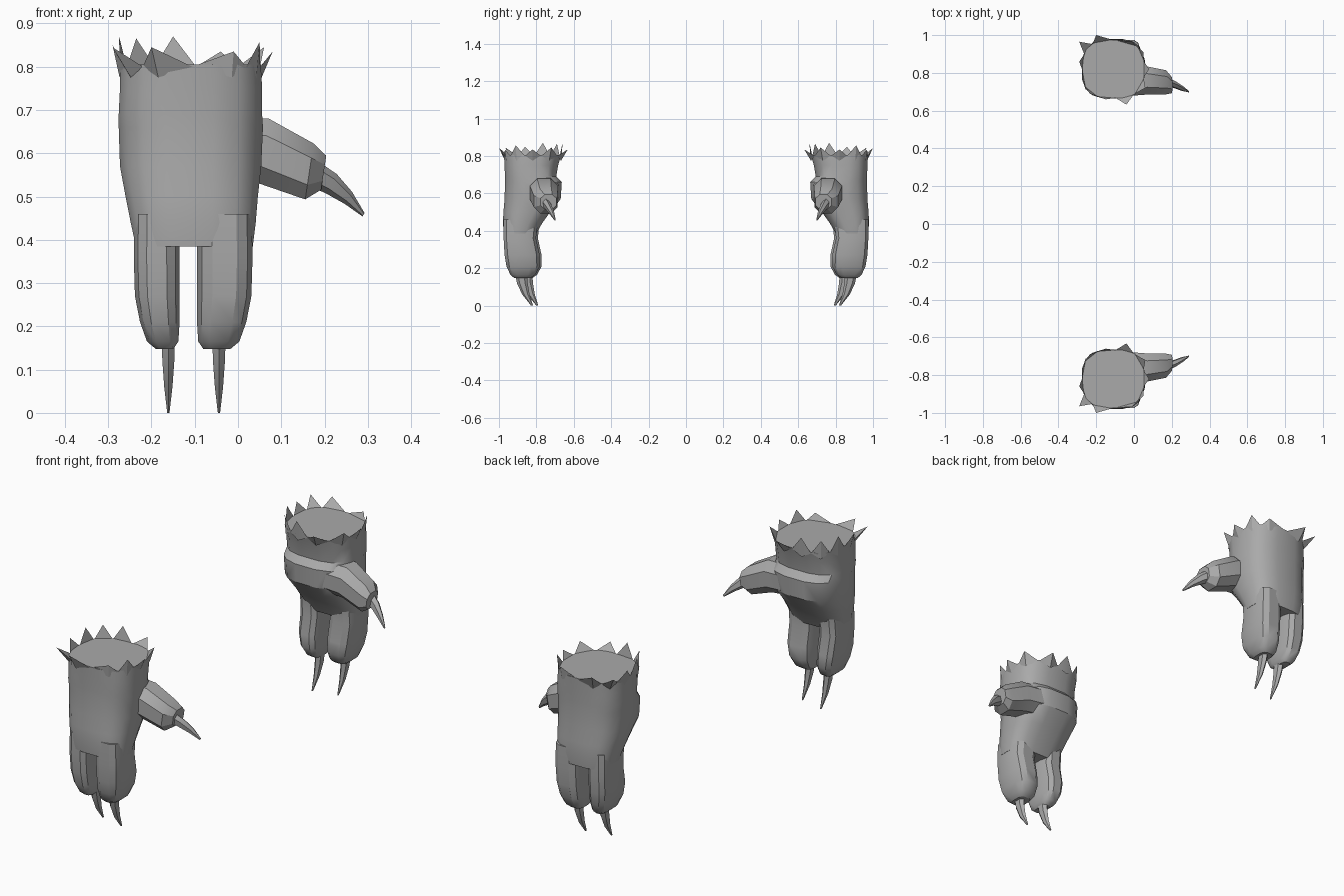
import bpy, bmesh, math
from mathutils import Vector

if "Cube" in bpy.data.objects:
    bpy.data.objects.remove(bpy.data.objects["Cube"])

GREY = bpy.data.materials.new("stone_grey")
GREY.diffuse_color = (0.4, 0.4, 0.4, 1)
GREY.use_nodes = True
GREY.node_tree.nodes["Principled BSDF"].inputs["Base Color"].default_value = GREY.diffuse_color


def finish(name, bm, angle=32):
    """Make a mesh object, mirrored front to back so both hands appear."""
    me = bpy.data.meshes.new(name)
    bmesh.ops.recalc_face_normals(bm, faces=bm.faces)
    bm.to_mesh(me)
    bm.free()
    me.materials.append(GREY)
    ob = bpy.data.objects.new(name, me)
    bpy.context.collection.objects.link(ob)
    bpy.ops.object.select_all(action='DESELECT')
    ob.select_set(True)
    bpy.context.view_layer.objects.active = ob
    bpy.ops.object.shade_smooth_by_angle(angle=math.radians(angle))
    m = ob.modifiers.new("other_hand", 'MIRROR')
    m.use_axis = (False, True, False)
    m.use_mirror_merge = False
    return ob


def unit_ring(n, power):
    """Rounded-square outline points."""
    out = []
    for i in range(n):
        a = 2 * math.pi * (i + 0.5) / n
        c, s = math.cos(a), math.sin(a)
        out.append((math.copysign(abs(c) ** (2 / power), c),
                    math.copysign(abs(s) ** (2 / power), s)))
    return out


def loft(name, rings, angle=32):
    bm = bmesh.new()
    vs = [[bm.verts.new(p) for p in r] for r in rings]
    n = len(vs[0])
    for a, b in zip(vs, vs[1:]):
        for i in range(n):
            j = (i + 1) % n
            bm.faces.new((a[i], a[j], b[j], b[i]))
    bm.faces.new(vs[0])
    bm.faces.new(vs[-1])
    return finish(name, bm, angle)


def box_ring(z, x0, x1, y0, y1, n=16, power=2.8):
    return [((x0 + x1) / 2 + u * (x1 - x0) / 2,
             (y0 + y1) / 2 + v * (y1 - y0) / 2, z) for u, v in unit_ring(n, power)]


# Palm and wrist, with the ledge of the thumb pad on the inner side
loft("palm", [box_ring(*r) for r in [
    (0.805, -0.275, 0.055, -0.975, -0.665),
    (0.75, -0.275, 0.058, -0.972, -0.682),
    (0.69, -0.278, 0.058, -0.970, -0.692),
    (0.66, -0.278, 0.060, -0.970, -0.662),
    (0.57, -0.275, 0.056, -0.972, -0.668),
    (0.50, -0.262, 0.048, -0.978, -0.725),
    (0.44, -0.250, 0.043, -0.980, -0.768),
    (0.385, -0.238, 0.036, -0.975, -0.800)]])

# Two fingers: (z, inset at left, inset at right, y front, y back)
FINGER = [(0.46, 0.005, 0.0, -0.972, -0.785), (0.36, 0.0, 0.0, -0.972, -0.795),
          (0.27, 0.0, 0.0, -0.967, -0.775), (0.21, 0.01, 0.0, -0.957, -0.775),
          (0.165, 0.025, 0.003, -0.935, -0.80), (0.148, 0.045, 0.015, -0.915, -0.825)]
for name, outer, inner, dy in (("left_finger", -0.245, -0.134, 0.005),
                               ("right_finger", 0.038, -0.096, -0.005)):
    sgn = 1 if outer < inner else -1
    rings = []
    for z, a, b, y0, y1 in FINGER:
        xs = sorted((outer + sgn * (a + (0.46 - z) * 0.03), inner - sgn * b))
        rings.append(box_ring(z, xs[0], xs[1], y0 + dy, y1 + dy, 12, 3.2))
    loft(name, rings)

# Finger claws, curving towards the palm side
for name, x, y in (("left_claw", -0.161, -0.85), ("right_claw", -0.044, -0.878)):
    loft(name, [box_ring(z, x - r, x + r, y + d - 1.8 * r, y + d + 1.8 * r, 6, 2)
                for z, d, r in ((0.18, -0.005, 0.018), (0.12, 0.003, 0.016),
                                (0.06, 0.022, 0.011), (0.0, 0.055, 0.003))])


def side_ring(x, y, z, ry, rz, n=8, power=2.4, lean=0.0):
    return [(x + lean * v * rz, y + u * ry, z + v * rz) for u, v in unit_ring(n, power)]


# Thumb
loft("thumb", [side_ring(*r, lean=0.15) for r in [
    (-0.06, -0.755, 0.615, 0.085, 0.075),
    (0.06, -0.76, 0.605, 0.080, 0.080),
    (0.165, -0.75, 0.558, 0.068, 0.069),
    (0.198, -0.735, 0.555, 0.045, 0.042)]], 28)

# Thumb claw
loft("thumb_claw", [side_ring(*r, n=6, power=2, lean=0.6) for r in [
    (0.17, -0.755, 0.555, 0.022, 0.026),
    (0.215, -0.738, 0.530, 0.020, 0.022),
    (0.255, -0.718, 0.497, 0.014, 0.014),
    (0.29, -0.700, 0.458, 0.004, 0.004)]])

# Ragged crown of points around the wrist
PEAKS = [(-0.29, -0.965, 0.845), (-0.20, -1.0, 0.845), (-0.01, -0.968, 0.835),
         (0.05, -0.91, 0.857), (0.08, -0.82, 0.835), (0.06, -0.72, 0.845),
         (-0.04, -0.632, 0.835), (-0.15, -0.66, 0.87), (-0.235, -0.69, 0.865),
         (-0.275, -0.765, 0.87), (-0.29, -0.86, 0.85)]
CX, CY, RX, RY = -0.11, -0.82, 0.163, 0.153


def on_rim(p, grow=1.0):
    u, v = (p.x - CX) / RX, (p.y - CY) / RY
    k = grow / (abs(u) ** 2.8 + abs(v) ** 2.8) ** (1 / 2.8)
    return CX + u * k * RX, CY + v * k * RY


bm = bmesh.new()
peaks = [Vector(p) for p in PEAKS]
count = len(peaks)
valleys = [(peaks[i - 1] + peaks[i]) / 2 for i in range(count)]
rim = [bm.verts.new((*on_rim(v), 0.80)) for v in valleys]
tips = [bm.verts.new(p) for p in peaks]
feet = [bm.verts.new((*on_rim(p, 1.01), 0.775)) for p in peaks]
for i in range(count):
    j = (i + 1) % count
    bm.faces.new((rim[i], feet[i], tips[i]))
    bm.faces.new((feet[i], rim[j], tips[i]))
    bm.faces.new((rim[j], rim[i], tips[i]))
finish("wrist_crown", bm, 20)
